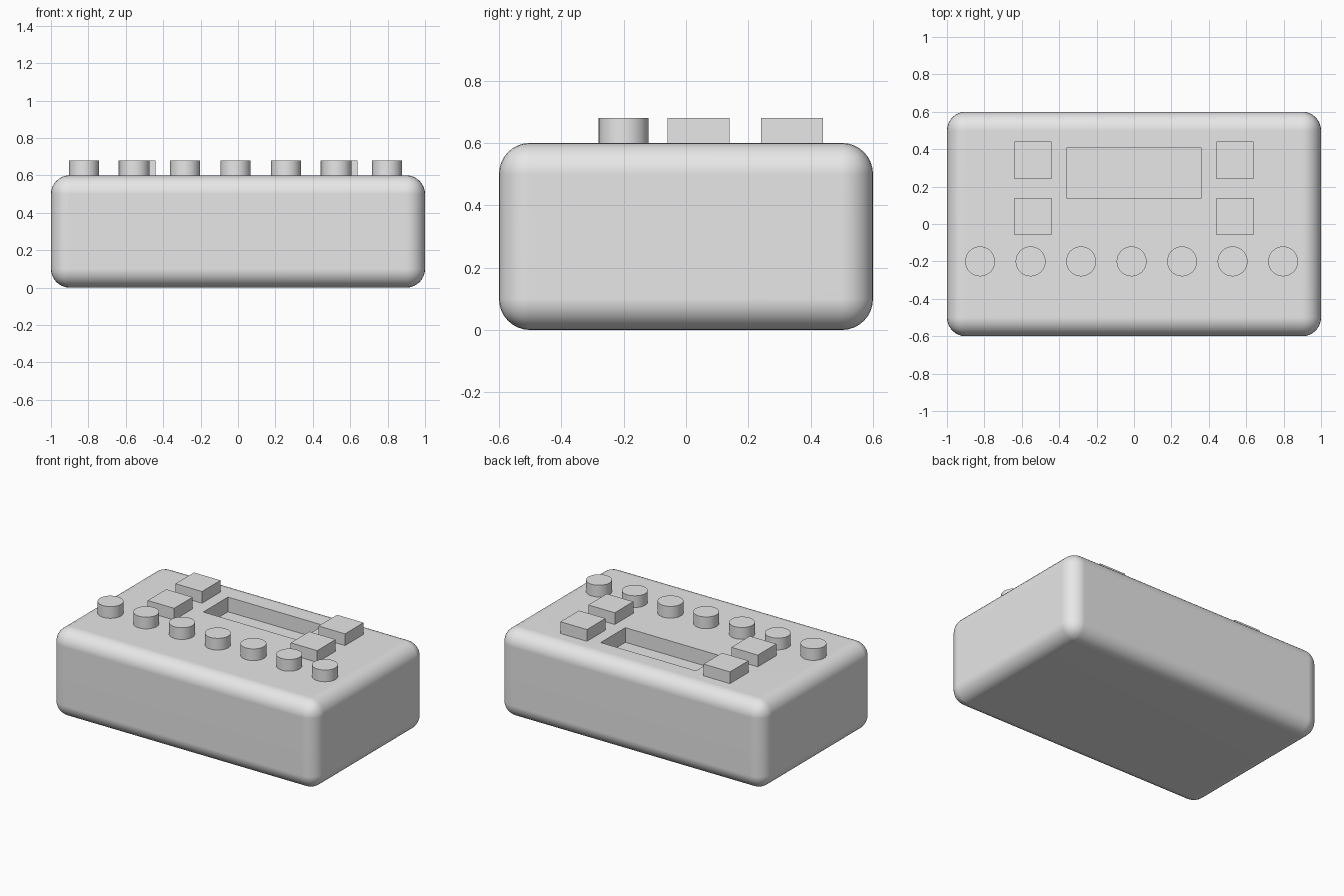
import bpy, bmesh
from math import radians
from mathutils import Matrix, Vector

old = bpy.data.objects.get("Cube")
if old:
    bpy.data.objects.remove(old, do_unlink=True)

grey = bpy.data.materials.new("plain grey")
grey.use_nodes = True
grey.diffuse_color = (0.8, 0.8, 0.8, 1)
grey.node_tree.nodes["Principled BSDF"].inputs["Base Color"].default_value = (0.8, 0.8, 0.8, 1)


def finish(bm, name, smooth=False):
    bmesh.ops.recalc_face_normals(bm, faces=bm.faces)
    mesh = bpy.data.meshes.new(name)
    bm.to_mesh(mesh)
    bm.free()
    mesh.materials.append(grey)
    obj = bpy.data.objects.new(name, mesh)
    bpy.context.collection.objects.link(obj)
    if smooth:
        bpy.ops.object.select_all(action="DESELECT")
        obj.select_set(True)
        bpy.context.view_layer.objects.active = obj
        bpy.ops.object.shade_smooth_by_angle(angle=radians(35))
    return obj


def box(size, centre):
    bm = bmesh.new()
    bmesh.ops.create_cube(bm, size=1, matrix=Matrix.Translation(centre) @ Matrix.Diagonal((*size, 1)))
    return bm


# Case: rounded block with a rectangular display well sunk in the top
bm = box((2, 1.2, 0.6), (0, 0, 0.3))
bmesh.ops.bevel(bm, geom=bm.edges[:], offset=0.1, segments=8, profile=0.5, affect="EDGES")
top = max(bm.faces, key=lambda f: f.calc_area() * f.normal.z)
bmesh.ops.inset_individual(bm, faces=[top], thickness=0.1)
mid = top.calc_center_median()
for v in top.verts:
    v.co.x = 0.36 if v.co.x > mid.x else -0.36
    v.co.y = 0.406 if v.co.y > mid.y else 0.14
well = bmesh.ops.extrude_discrete_faces(bm, faces=[top])["faces"][0]
bmesh.ops.translate(bm, verts=well.verts[:], vec=Vector((0, 0, -0.1)))
case = finish(bm, "case", smooth=True)
weighted = case.modifiers.new("flat face shading", "WEIGHTED_NORMAL")
weighted.keep_sharp = True

# Square buttons on both sides of the well
for side, x in (("right", -0.54), ("left", 0.54)):
    for row, y in (("front", 0.04), ("back", 0.34)):
        finish(box((0.2, 0.2, 0.09), (x, y, 0.635)), f"square_button_{row}_{side}")

# Row of round buttons
for i in range(7):
    bm = bmesh.new()
    bmesh.ops.create_cone(bm, cap_ends=True, segments=32, radius1=0.08, radius2=0.08, depth=0.09,
                          matrix=Matrix.Translation((-0.823 + 0.27 * i, -0.2, 0.635)))
    finish(bm, f"round_button_{i + 1}", smooth=True)
